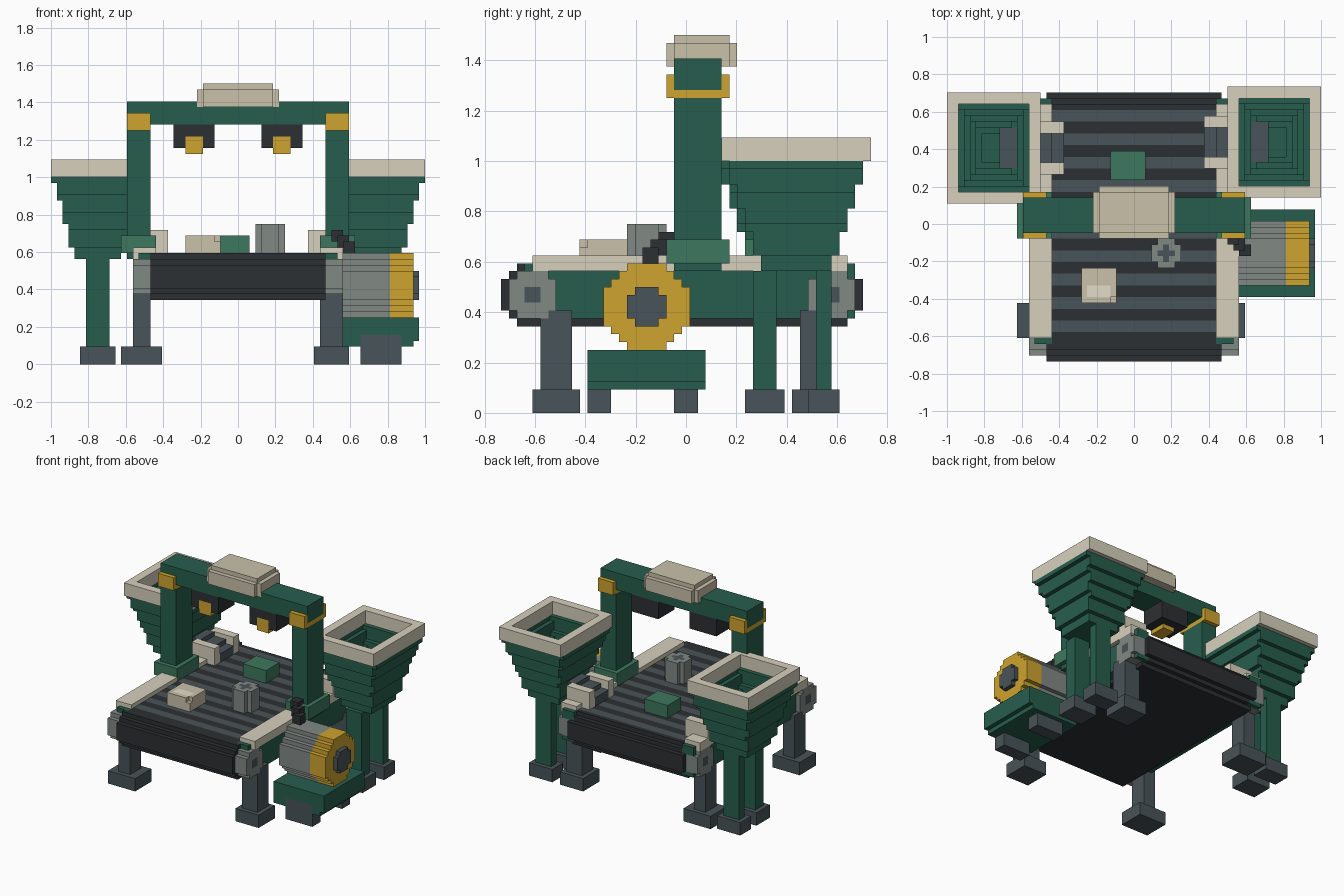
import bpy, bmesh, math

if "Cube" in bpy.data.objects:
    bpy.data.objects.remove(bpy.data.objects["Cube"])

V = 1 / 32                     # voxel size; all positions below are voxel counts
ORIGIN = (-1.0, -23.5 * V, 0.0)
used = set()                   # earlier parts own their cells, later ones fit round them
mats = {}
COLORS = dict(green="2B5E4E", cream="D5CFBB", stone="C8C0A8", dark="303335", slate="4A5459",
              grey="808884", yellow="CDA232", leaf="40775F", label="E2DBC6")


def material(color):
    if color not in mats:
        h = COLORS[color]
        rgb = [(int(h[n:n + 2], 16) / 255) ** 2.2 for n in (0, 2, 4)]
        mats[color] = bpy.data.materials.new(color)
        mats[color].diffuse_color = (*rgb, 1)
    return mats[color]


def box(x0, x1, y0, y1, z0, z1):
    return {(i, j, k) for i in range(x0, x1) for j in range(y0, y1) for k in range(z0, z1)}


def disc(axis, a, b, n, lo, hi):
    flat = [(a + u, b + v) for u in range(n) for v in range(n)
            if math.hypot(u + .5 - n / 2, v + .5 - n / 2) <= n / 2]
    return {(t, p, q) if axis == 'x' else (p, q, t) for p, q in flat for t in range(lo, hi)}


def flip(cells):
    return {(63 - i, j, k) for i, j, k in cells}


def shift(cells, dy):
    return {(i, j + dy, k) for i, j, k in cells}


def part(name, cells, color):
    """Skin a block of cells with outward quads and merge the flat runs."""
    cells = cells - used
    used.update(cells)
    bm = bmesh.new()
    verts = {}

    def vert(p):
        if p not in verts:
            verts[p] = bm.verts.new([ORIGIN[n] + p[n] * V for n in range(3)])
        return verts[p]

    for c in sorted(cells):
        for ax in range(3):
            for side in (0, 1):
                nb = list(c)
                nb[ax] += 1 if side else -1
                if tuple(nb) in cells:
                    continue
                ring = []
                for s, t in ((0, 0), (1, 0), (1, 1), (0, 1)):
                    p = list(c)
                    p[ax] += side
                    p[(ax + 1) % 3] += s
                    p[(ax + 2) % 3] += t
                    ring.append(vert(tuple(p)))
                bm.faces.new(ring if side else ring[::-1])
    bmesh.ops.dissolve_limit(bm, angle_limit=0.02, verts=bm.verts[:], edges=bm.edges[:])
    me = bpy.data.meshes.new(name)
    bm.to_mesh(me)
    bm.free()
    me.materials.append(material(color))
    bpy.context.collection.objects.link(bpy.data.objects.new(name, me))


def pair(name, cells, color, dy=0):
    part(name + "_left", cells, color)
    part(name + "_right", shift(flip(cells), dy), color)


# Gantry: yellow collars, posts, feet, control box, beam, lamps
pair("gantry_collar", box(13, 17, 21, 22, 40, 43) | box(13, 17, 28, 29, 40, 43)
     | box(13, 17, 21, 29, 40, 41), "yellow")
pair("gantry_foot", box(12, 18, 21, 29, 19, 22), "leaf")
pair("gantry_post", box(13, 17, 22, 28, 18, 41), "green")
part("control_box", box(25, 39, 22, 29, 44, 47) | box(26, 38, 21, 30, 44, 47)
     | box(26, 38, 22, 29, 44, 48), "stone")
part("gantry_beam", box(13, 51, 22, 28, 41, 45), "green")
pair("lamp_lens", box(23, 26, 22, 26, 36, 39), "yellow")
pair("lamp_housing", box(21, 28, 22, 28, 37, 41) - box(23, 26, 22, 23, 36, 39), "dark")

# Cable from the gantry down to the motor
part("motor_cable", box(48, 50, 20, 22, 21, 23) | box(49, 51, 19, 21, 20, 22)
     | box(50, 52, 18, 20, 18, 21), "dark")

# Conveyor: rails, hubs, frames, slatted belt
pair("side_rail", box(14, 18, 4, 44, 18, 20), "cream")
for end, j in (("front", 4), ("back", 42)):
    pair(end + "_axle", box(14, 17, j - 1, j + 1, 14, 16), "slate")
    pair(end + "_roller_hub", disc('x', j - 3, 12, 6, 14, 17), "grey")
pair("side_frame", box(15, 18, 2, 45, 13, 18) | box(15, 18, 3, 45, 12, 19), "green")
slats = set()
for j in range(5, 43, 4):
    slats |= box(17, 47, j, j + 2, 18, 19)
part("belt_slats", slats, "slate")
part("belt", box(17, 47, 4, 42, 11, 19) | disc('x', 0, 11, 8, 17, 47)
     | disc('x', 38, 11, 8, 17, 47), "dark")

# Conveyor legs
for end, j in (("front", 5), ("back", 38)):
    part(end + "_leg_left", box(14, 17, j, j + 4, 3, 13), "slate")
    part(end + "_leg_right", box(46, 50, j, j + 4, 3, 13), "slate")
    part(end + "_leg_foot_left", box(12, 19, j - 1, j + 5, 0, 3), "slate")
    part(end + "_leg_foot_right", box(45, 51, j - 1, j + 5, 0, 3), "slate")

# Hoppers: stepped chute, rim, tapering hollow shell, two legs each
chute = (box(9, 12, 33, 40, 22, 24) | box(12, 15, 34, 39, 21, 23)
         | box(15, 18, 34, 39, 20, 22) | box(17, 20, 34, 39, 19, 21))
pair("chute_floor", chute, "slate", 1)
walls = set()
for j in (32, 39):
    walls |= box(14, 18, j, j + 2, 20, 23) | box(17, 20, j, j + 2, 19, 23)
pair("chute_walls", walls, "cream", 1)


def ring(ix, iy, k0, k1):
    return box(ix, 16 - ix, 27 + iy, 46 - iy, k0, k1) \
        - box(ix + 2, 14 - ix, 29 + iy, 44 - iy, k0, k1)


pair("hopper_rim", ring(0, 0, 32, 35), "cream", 1)
shell = box(4, 12, 32, 41, 18, 19)
for k0, k1, ix, iy in ((31, 32, 0, 1), (29, 31, 1, 1), (28, 29, 1, 2), (26, 28, 2, 2),
                       (24, 26, 2, 3), (23, 24, 3, 3), (20, 23, 3, 4), (18, 20, 4, 5)):
    shell |= ring(ix, iy, k0, k1)
pair("hopper_shell", shell, "green", 1)
for end, j0, j1 in (("front", 32, 35), ("back", 39, 41)):
    pair("hopper_%s_leg" % end, box(6, 10, j0, j1, 3, 18), "green", 1 if end == "back" else 0)
    pair("hopper_%s_foot" % end, box(5, 11, j0 - 1, j1 + 1, 0, 3), "slate",
         1 if end == "back" else 0)

# Drive motor with end cap, shaft, bed and feet
part("motor_shaft", disc('x', 16, 11, 5, 61, 63), "slate")
part("motor_end_cap", disc('x', 13, 8, 11, 58, 62), "yellow")
part("motor_body", disc('x', 13, 8, 11, 50, 58), "grey")
part("motor_front_foot", box(53, 60, 11, 14, 0, 5), "slate")
part("motor_back_foot", box(53, 60, 22, 25, 0, 3), "slate")
part("motor_bed", box(50, 63, 11, 26, 4, 8) | box(50, 62, 11, 26, 3, 4), "green")

# Goods on the belt
part("crate_label", box(24, 28, 11, 13, 21, 22), "label")
part("crate", box(23, 29, 10, 16, 19, 22) - box(28, 29, 10, 11, 21, 22), "stone")
part("green_parcel", box(28, 34, 31, 36, 19, 22), "leaf")
part("can_cross", box(36, 39, 18, 19, 23, 24) | box(37, 38, 17, 20, 23, 24), "slate")
part("can", disc('z', 35, 16, 5, 19, 24), "grey")

for m in bpy.data.materials:
    if m.users and not m.is_grease_pencil:
        m.use_nodes = True
        m.node_tree.nodes["Principled BSDF"].inputs["Base Color"].default_value = m.diffuse_color
